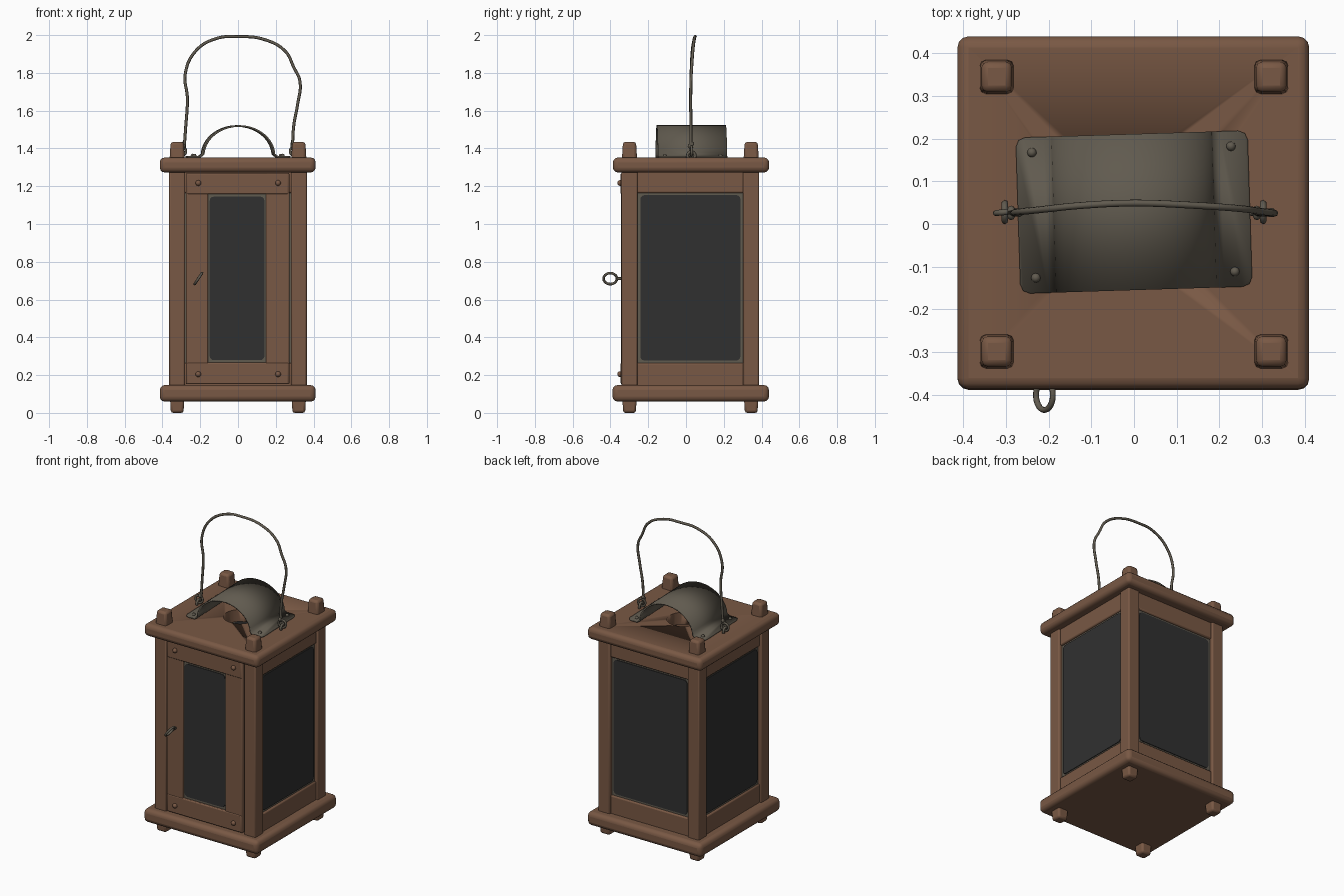
import bpy, bmesh, math
from mathutils import Matrix, Vector

if "Cube" in bpy.data.objects:
    bpy.data.objects.remove(bpy.data.objects["Cube"])

CY = 0.023  # body centre in y


def mat(name, rgb):
    m = bpy.data.materials.new(name)
    m.diffuse_color = (*rgb, 1)
    m.use_nodes = True
    m.node_tree.nodes["Principled BSDF"].inputs["Base Color"].default_value = m.diffuse_color
    return m


WOOD = mat("brown_wood", (0.190, 0.098, 0.058))
METAL = mat("grey_metal", (0.118, 0.103, 0.078))
GLASS = mat("dark_glass", (0.030, 0.030, 0.030))


def finish(name, bm, material, bevel=0.0, segs=2, matrix=None):
    bmesh.ops.recalc_face_normals(bm, faces=bm.faces)
    if matrix:
        bm.transform(matrix)
    me = bpy.data.meshes.new(name)
    bm.to_mesh(me)
    bm.free()
    ob = bpy.data.objects.new(name, me)
    bpy.context.collection.objects.link(ob)
    me.materials.append(material)
    if bevel:
        b = ob.modifiers.new("bevel", 'BEVEL')
        b.width, b.segments = bevel, segs
    bpy.ops.object.select_all(action='DESELECT')
    ob.select_set(True)
    bpy.context.view_layer.objects.active = ob
    bpy.ops.object.shade_smooth_by_angle(angle=math.radians(40))
    return ob


def box(name, lo, hi, material=WOOD, bevel=0.008, segs=2, matrix=None, top=1.0, bottom=1.0, round_y=0.0):
    """Box between two corners; top/bottom taper the ends, round_y rounds the outline seen along y."""
    lo, hi = Vector(lo), Vector(hi)
    c, s = (lo + hi) / 2, hi - lo
    bm = bmesh.new()
    bmesh.ops.create_cube(bm, size=1)
    for v in bm.verts:
        k = top if v.co.z > 0 else bottom
        v.co = Vector((c.x + v.co.x * s.x * k, c.y + v.co.y * s.y * k, c.z + v.co.z * s.z))
    if round_y:
        es = [e for e in bm.edges if abs(e.verts[0].co.y - e.verts[1].co.y) > s.y * 0.5]
        bmesh.ops.bevel(bm, geom=es, offset=round_y, segments=3, profile=0.5, affect='EDGES')
    return finish(name, bm, material, bevel, segs, matrix)


def stud(name, loc, r, material, matrix=None):
    bm = bmesh.new()
    bmesh.ops.create_uvsphere(bm, u_segments=12, v_segments=8, radius=r)
    bm.transform(Matrix.Translation(loc))
    return finish(name, bm, material, matrix=matrix)


def wire(name, pts, r, closed=False, material=METAL):
    cu = bpy.data.curves.new(name, 'CURVE')
    cu.dimensions = '3D'
    cu.bevel_depth, cu.bevel_resolution, cu.resolution_u = r, 2, 6
    cu.use_fill_caps = True
    sp = cu.splines.new('BEZIER')
    sp.bezier_points.add(len(pts) - 1)
    for p, co in zip(sp.bezier_points, pts):
        p.co = co
        p.handle_left_type = p.handle_right_type = 'AUTO'
    sp.use_cyclic_u = closed
    cu.materials.append(material)
    ob = bpy.data.objects.new(name, cu)
    bpy.context.collection.objects.link(ob)
    bpy.ops.object.select_all(action='DESELECT')
    ob.select_set(True)
    bpy.context.view_layer.objects.active = ob
    bpy.ops.object.convert(target='MESH')
    return bpy.context.object


def ring(name, c, u, v, r, thick):
    """Wire ring in the plane of directions u and v."""
    c, u, v = Vector(c), Vector(u), Vector(v)
    pts = [c + r * (math.cos(a) * u + math.sin(a) * v)
           for a in (i * math.pi / 4 for i in range(8))]
    return wire(name, pts, thick, True)


# Base and roof boards, the roof with a round smoke hole
box("base_board", (-0.414, CY - 0.412, 0.06), (0.411, CY + 0.416, 0.147), bevel=0.026, segs=3)
roof = box("roof_board", (-0.414, CY - 0.410, 1.273), (0.411, CY + 0.417, 1.352), bevel=0.026, segs=3)
bm = bmesh.new()
bmesh.ops.create_cone(bm, cap_ends=True, segments=32, radius1=0.1, radius2=0.1, depth=0.4,
                      matrix=Matrix.Translation((0, CY, 1.31)))
cutter = finish("smoke_hole_cutter", bm, WOOD)
cutter.hide_render = True
cutter.hide_set(True)
cut = roof.modifiers.new("smoke_hole", 'BOOLEAN')
cut.object, cut.operation, cut.solver = cutter, 'DIFFERENCE', 'EXACT'

# Corner posts with feet below and pegs above
for sx, nx in ((-1, "left"), (1, "right")):
    for sy, ny in ((-1, "front"), (1, "back")):
        x, y = sx * 0.322, CY + sy * 0.322
        n = f"{ny}_{nx}"
        box(n + "_post", (x - 0.042, y - 0.042, 0.14), (x + 0.042, y + 0.042, 1.28))
        box(n + "_foot", (x - 0.038, y - 0.038, 0.0), (x + 0.038, y + 0.038, 0.08), bottom=0.88, bevel=0.012)
        box(n + "_peg", (x - 0.041, y - 0.041, 1.33), (x + 0.041, y + 0.041, 1.435), top=0.84, bevel=0.014)

# Glazed walls on right, back and left: built facing -y, then turned
for n, ang in (("right", 90), ("back", 180), ("left", 270)):
    m = Matrix.Translation((0, CY, 0)) @ Matrix.Rotation(math.radians(ang), 4, 'Z')
    box(n + "_lower_rail", (-0.285, -0.352, 0.14), (0.285, -0.30, 0.264), matrix=m)
    box(n + "_upper_rail", (-0.285, -0.352, 1.164), (0.285, -0.30, 1.28), matrix=m)
    box(n + "_pane_rim", (-0.283, -0.340, 0.25), (0.283, -0.325, 1.18), METAL, 0, matrix=m)
    box(n + "_pane", (-0.265, -0.345, 0.277), (0.265, -0.320, 1.153), GLASS, 0, matrix=m, round_y=0.022)

# Front door: stiles, rails, narrow pane, wooden studs
m = Matrix.Translation((0, CY, 0))
box("door_left_stile", (-0.276, -0.367, 0.152), (-0.158, -0.31, 1.27), bevel=0.006, matrix=m)
box("door_right_stile", (0.148, -0.367, 0.152), (0.272, -0.31, 1.27), bevel=0.006, matrix=m)
box("door_lower_rail", (-0.270, -0.369, 0.153), (0.268, -0.312, 0.266), bevel=0.006, matrix=m)
box("door_upper_rail", (-0.270, -0.369, 1.158), (0.268, -0.312, 1.269), bevel=0.006, matrix=m)
box("door_pane_rim", (-0.165, -0.355, 0.26), (0.155, -0.335, 1.165), METAL, 0, matrix=m)
box("door_pane", (-0.150, -0.359, 0.279), (0.140, -0.330, 1.145), GLASS, 0, matrix=m, round_y=0.022)
for x in (-0.21, 0.212):
    for z in (0.205, 1.217):
        stud("door_stud", (x, -0.349, z), 0.015, WOOD)

# Door pull: tilted ring on a short shank
ring("door_pull_ring", (-0.21, -0.401, 0.711), (0, 1, 0), (0.56, 0, 0.83), 0.035, 0.007)
wire("door_pull_shank", [(-0.21, -0.368, 0.711), (-0.21, -0.35, 0.711), (-0.21, -0.33, 0.711)], 0.008)

# Bent sheet-metal smoke cover, slightly skewed on the roof
prof = [(-0.272, 1.356), (-0.205, 1.356)]
prof += [(-0.188 * math.cos(t), 1.360 + 0.159 * math.sin(t))
         for t in (math.pi * (i + 0.4) / 20.8 for i in range(21))]
prof += [(0.205, 1.356), (0.272, 1.356)]
bm = bmesh.new()
rows = [[bm.verts.new((x, y, z)) for x, z in prof] for y in (-0.183, 0.183)]
for i in range(len(prof) - 1):
    bm.faces.new((rows[0][i], rows[0][i + 1], rows[1][i + 1], rows[1][i]))
corners = [r[i] for r in rows for i in (0, -1)]
bmesh.ops.bevel(bm, geom=corners, offset=0.022, segments=2, profile=0.5, affect='VERTICES')
skew = Matrix.Translation((0, 0.028, 0)) @ Matrix.Rotation(math.radians(1.8), 4, 'Z')
cover = finish("smoke_cover", bm, METAL, matrix=skew)
s = cover.modifiers.new("sheet", 'SOLIDIFY')
s.thickness, s.offset = 0.009, 0
for x in (-0.235, 0.232):
    for y in (-0.147, 0.147):
        stud("cover_rivet", (x, y, 1.361), 0.011, METAL, skew)

# Carrying handle of bent wire, held in two staples
wire("carrying_handle", [(-0.285, 0.026, 1.40), (-0.278, 0.026, 1.50), (-0.268, 0.025, 1.67),
                         (-0.280, 0.027, 1.79), (-0.225, 0.033, 1.915), (-0.115, 0.044, 1.982),
                         (0.0, 0.049, 1.992), (0.135, 0.044, 1.978), (0.250, 0.036, 1.915),
                         (0.295, 0.030, 1.83), (0.328, 0.026, 1.755), (0.315, 0.025, 1.63),
                         (0.295, 0.026, 1.52), (0.288, 0.026, 1.40)], 0.008)
for sx, n in ((-1, "left"), (1, "right")):
    ring(n + "_staple", (sx * 0.303, 0.028, 1.362), (0, 1, 0), (0, 0, 1), 0.020, 0.008)
    ring(n + "_handle_loop", (sx * 0.300, 0.028, 1.385), (1, 0.1, 0), (0, 0, 1), 0.024, 0.007)
    wire(n + "_handle_twist", [(sx * 0.288, 0.026 + 0.008 * math.cos(i * 1.57) , 1.40 + i * 0.006)
                               for i in range(6)], 0.009)
